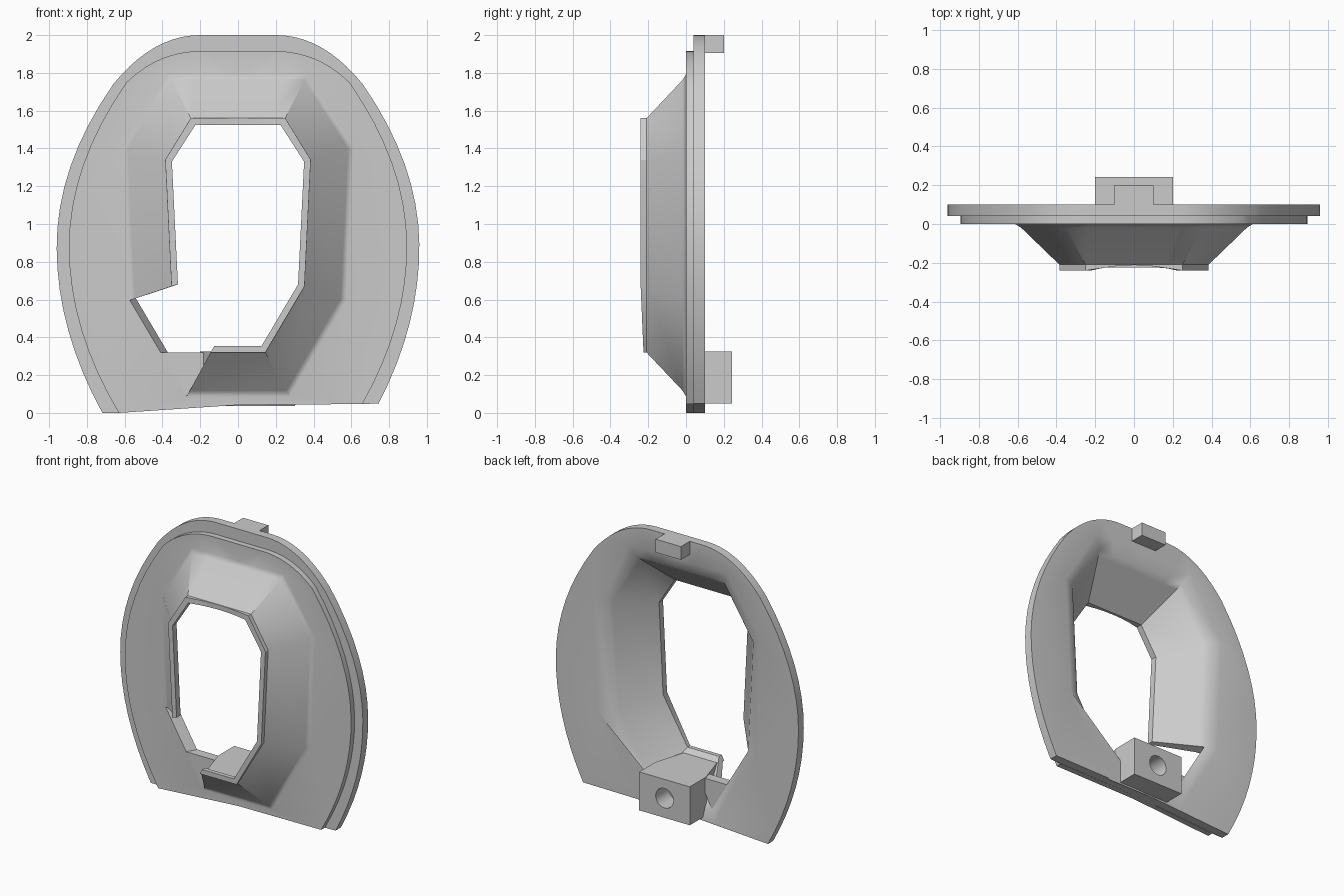
import bpy, bmesh
from mathutils import Vector

cube = bpy.data.objects.get("Cube")
if cube:
    bpy.data.objects.remove(cube, do_unlink=True)

grey = bpy.data.materials.new("plain_grey")
grey.use_nodes = True
COLOUR = (0.6, 0.6, 0.6, 1)
grey.diffuse_color = COLOUR
grey.node_tree.nodes["Principled BSDF"].inputs["Base Color"].default_value = COLOUR


def finish(name, bm, smooth=False):
    """Turn a bmesh into a named, coloured object."""
    bmesh.ops.recalc_face_normals(bm, faces=bm.faces[:])
    mesh = bpy.data.meshes.new(name)
    bm.to_mesh(mesh)
    bm.free()
    mesh.materials.append(grey)
    ob = bpy.data.objects.new(name, mesh)
    bpy.context.collection.objects.link(ob)
    bpy.ops.object.select_all(action="DESELECT")
    bpy.context.view_layer.objects.active = ob
    ob.select_set(True)
    if smooth:
        bpy.ops.object.shade_smooth_by_angle(angle=0.55)
        ob.modifiers.new("weighted", "WEIGHTED_NORMAL").keep_sharp = True
    return ob


def loft(name, a, b):
    """Closed solid between two matching loops of 3D points."""
    bm = bmesh.new()
    va, vb = [[bm.verts.new(p) for p in loop] for loop in (a, b)]
    bm.faces.new(va)
    bm.faces.new(vb)
    for i in range(len(va)):
        j = (i + 1) % len(va)
        bm.faces.new((va[i], va[j], vb[j], vb[i]))
    return finish(name, bm)


def rect(x, y, z0, z1):
    return [(-x, y, z0), (x, y, z0), (x, y, z1), (-x, y, z1)]


# Outline of the plate: bowed sides, rounded shoulders, slanted bottom edge
def outline(width, low, high, shoulder, ctrl, top, right_foot):
    def side(z):
        d = z - 0.88
        return width - (low if d < 0 else high) * d * d

    def half(foot):
        zs = [foot + (shoulder - foot) * i / 16 for i in range(17)]
        pts = [(side(z), z) for z in zs]
        p0, p1, p2 = Vector(pts[-1]), Vector((ctrl, top)), Vector((0.2, top))
        for i in range(1, 11):
            t = i / 10
            pts.append(tuple(p0 * (1 - t) ** 2 + p1 * 2 * t * (1 - t) + p2 * t * t))
        return pts

    return half(right_foot) + [(-x, z) for x, z in reversed(half(0))] + [(0, 0.042)]


OUTER = outline(0.96, 0.3125, 0.405, 1.74, 0.45, 2.0, 0.05)
INNER = outline(0.895, 0.341, 0.403, 1.75, 0.42, 1.915, 0.047)


# Eight-sided rings of the hood, with the top edge subdivided
def octagon(half):
    x = half[-1][0]
    top = [(x * (1 - i / 3), half[-1][1]) for i in range(1, 6)]
    return half + top + [(-px, pz) for px, pz in reversed(half)]


BASE = octagon([(0.265, 0.1), (0.56, 0.6), (0.6, 1.4), (0.36, 1.78)])
LIP = octagon([(0.145, 0.32), (0.352, 0.67), (0.385, 1.34), (0.25, 1.56)])
HOLE = octagon([(0.125, 0.355), (0.318, 0.68), (0.35, 1.33), (0.225, 1.525)])


def mix(a, b, t):
    return [(p[0] + (q[0] - p[0]) * t, p[1] + (q[1] - p[1]) * t) for p, q in zip(a, b)]


def lip_depth(x, z):
    if z > 1.5:
        return -0.212 - 0.028 * min(1, abs(x) / 0.225) ** 2
    return -0.225 if z < 0.4 else -0.24


# Bezel: stepped plate and hollow hood in one shell
bm = bmesh.new()


def ring(pts, y):
    return [bm.verts.new((x, y(x, z) if callable(y) else y, z)) for x, z in pts]


def band(a, b, skip=None):
    for i in range(len(a)):
        if i != skip:
            j = (i + 1) % len(a)
            bm.faces.new((a[i], a[j], b[j], b[i]))


def plate_face(a, b, normal):
    edges = []
    for loop in (a, b):
        for i in range(len(loop)):
            pair = (loop[i], loop[(i + 1) % len(loop)])
            edges.append(bm.edges.get(pair) or bm.edges.new(pair))
    bmesh.ops.triangle_fill(bm, edges=edges, normal=normal, use_beauty=True)


hood = [ring(mix(LIP, BASE, 1.06), 0),
        ring(mix(LIP, BASE, 0.92), -0.018),
        ring(LIP, -0.209),
        ring(LIP, lip_depth),
        ring(HOLE, lip_depth),
        ring(HOLE, -0.195),
        ring(mix(HOLE, BASE, 0.8), 0.035),
        ring(mix(HOLE, BASE, 0.92), 0.068)]
back_rim = ring(mix(HOLE, BASE, 1.25), 0.1)
NOTCH = len(BASE) - 2          # lower right facet of the hood is left open
for a, b in zip(hood, hood[1:]):
    band(a, b, NOTCH)
band(hood[-1], back_rim)
for k in (NOTCH, NOTCH + 1):   # close the cut ends of the hood
    bm.faces.new([r[k] for r in hood])
bm.faces.new((hood[0][NOTCH], hood[0][NOTCH + 1], hood[-1][NOTCH + 1], hood[-1][NOTCH]))

steps = [ring(INNER, 0), ring(INNER, 0.04), ring(OUTER, 0.04), ring(OUTER, 0.1)]
for a, b in zip(steps, steps[1:]):
    band(a, b)
plate_face(steps[0], hood[0], Vector((0, -1, 0)))
plate_face(steps[-1], back_rim, Vector((0, 1, 0)))
bmesh.ops.remove_doubles(bm, verts=bm.verts[:], dist=0.0005)
finish("bezel", bm, smooth=True)

# Flat web filling the lower end of the notch
web = [(-0.415, 0.32), (-0.28, 0.085), (-0.26, 0.1), (-0.145, 0.32)]
loft("notch_web", [(x, 0, z) for x, z in web], [(x, 0.07, z) for x, z in web])

# Tab at the top of the back
loft("top_tab", rect(0.1, 0.1, 1.905, 2.0), rect(0.1, 0.2, 1.905, 2.0))

# Mounting block at the bottom of the back, tapering into the hood, with a bore
block = loft("mounting_block", rect(0.2, 0.243, 0.05, 0.325), rect(0.2, 0.06, 0.05, 0.325))
nose = loft("block_nose", rect(0.2, 0.06, 0.06, 0.325), rect(0.13, -0.17, 0.3, 0.325))

bm = bmesh.new()
bmesh.ops.create_cone(bm, cap_ends=True, segments=32, radius1=0.07, radius2=0.07, depth=0.3)
for v in bm.verts:
    v.co = Vector((v.co.x, 0.25 + v.co.z, 0.19 + v.co.y))
cutter = finish("bore_cutter", bm)
cutter.hide_render = True
mod = block.modifiers.new("bore", "BOOLEAN")
mod.operation = "DIFFERENCE"
mod.solver = "EXACT"
mod.object = cutter
bpy.context.view_layer.objects.active = block
bpy.ops.object.modifier_apply(modifier="bore")
bpy.data.objects.remove(cutter, do_unlink=True)
